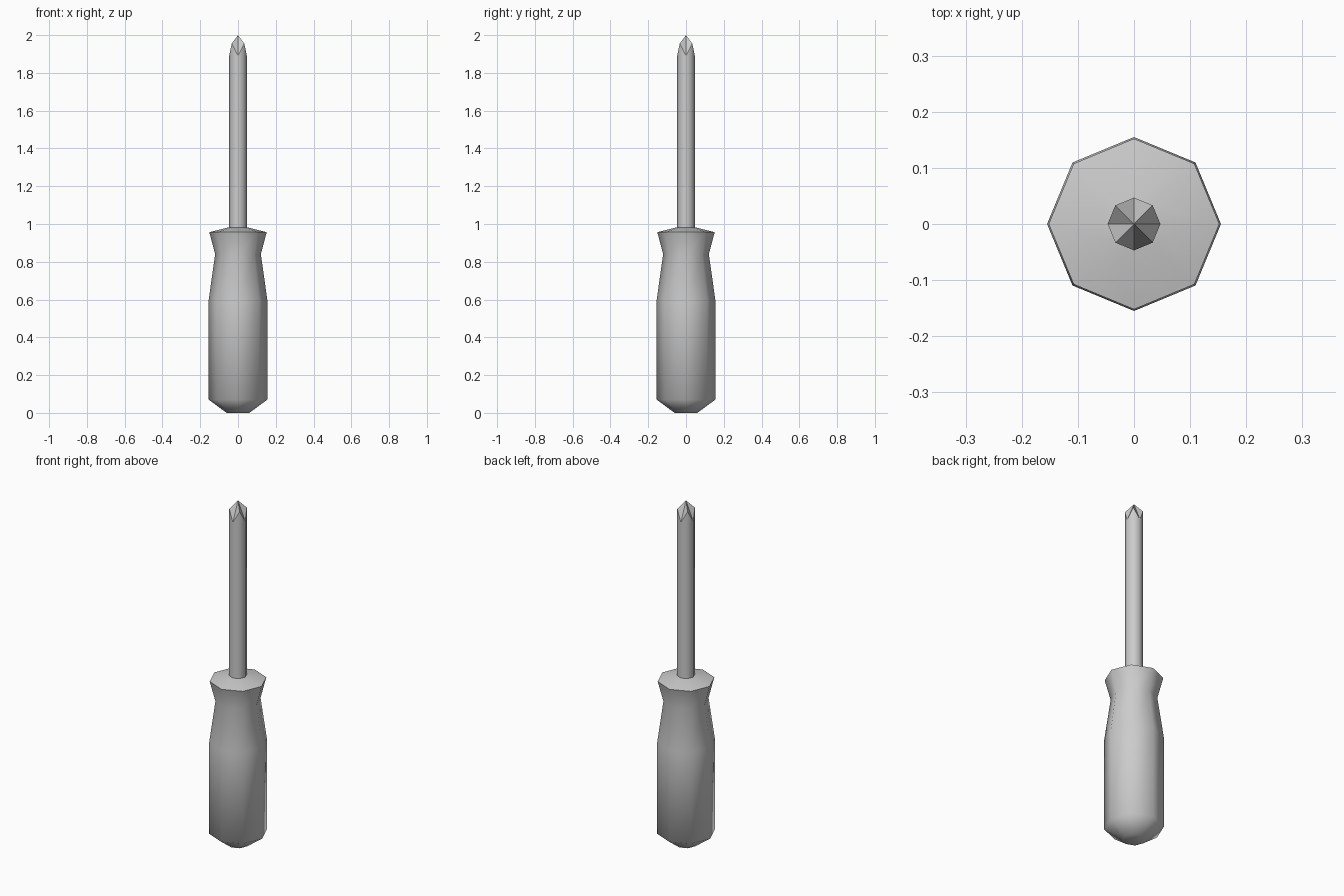
import bpy, bmesh
from math import cos, sin, pi, radians

if "Cube" in bpy.data.objects:
    bpy.data.objects.remove(bpy.data.objects["Cube"])

SIDES = 8


def ring(bm, r, z):
    return [bm.verts.new((r * cos(2 * pi * i / SIDES), r * sin(2 * pi * i / SIDES), z))
            for i in range(SIDES)]


def bridge(bm, a, b):
    for i in range(SIDES):
        j = (i + 1) % SIDES
        bm.faces.new((a[i], a[j], b[j], b[i]))


def finish(bm, name, angle):
    bmesh.ops.recalc_face_normals(bm, faces=bm.faces)
    me = bpy.data.meshes.new(name)
    bm.to_mesh(me)
    bm.free()
    ob = bpy.data.objects.new(name, me)
    bpy.context.collection.objects.link(ob)
    bpy.ops.object.select_all(action='DESELECT')
    ob.select_set(True)
    bpy.context.view_layer.objects.active = ob
    bpy.ops.object.shade_smooth_by_angle(angle=radians(angle))
    return ob


# Handle: octagonal lathe with chamfered butt, narrow neck and flared collar
bm = bmesh.new()
profile = [(0.06, 0), (0.155, 0.07), (0.155, 0.6), (0.121, 0.84), (0.152, 0.957), (0.046, 0.983)]
rings = [ring(bm, r, z) for r, z in profile]
for a, b in zip(rings, rings[1:]):
    bridge(bm, a, b)
bm.faces.new(rings[0])
bm.faces.new(rings[-1])
finish(bm, "handle", 60)

# Shaft with a cross point: ridges end higher than the notches between them
bm = bmesh.new()
base, top = ring(bm, 0.047, 0.96), ring(bm, 0.047, 1.89)
for v in top[1::2]:
    v.co.z = 1.955
bridge(bm, base, top)
bm.faces.new(base)
apex = bm.verts.new((0, 0, 2))
tip_faces = [bm.faces.new((top[i], top[(i + 1) % SIDES], apex)) for i in range(SIDES)]
# Keep the tip facets crisp
tip_ids = list(range(SIDES + 1, 2 * SIDES + 1))
shaft = finish(bm, "shaft", 50)
for i in tip_ids:
    shaft.data.polygons[i].use_smooth = False
